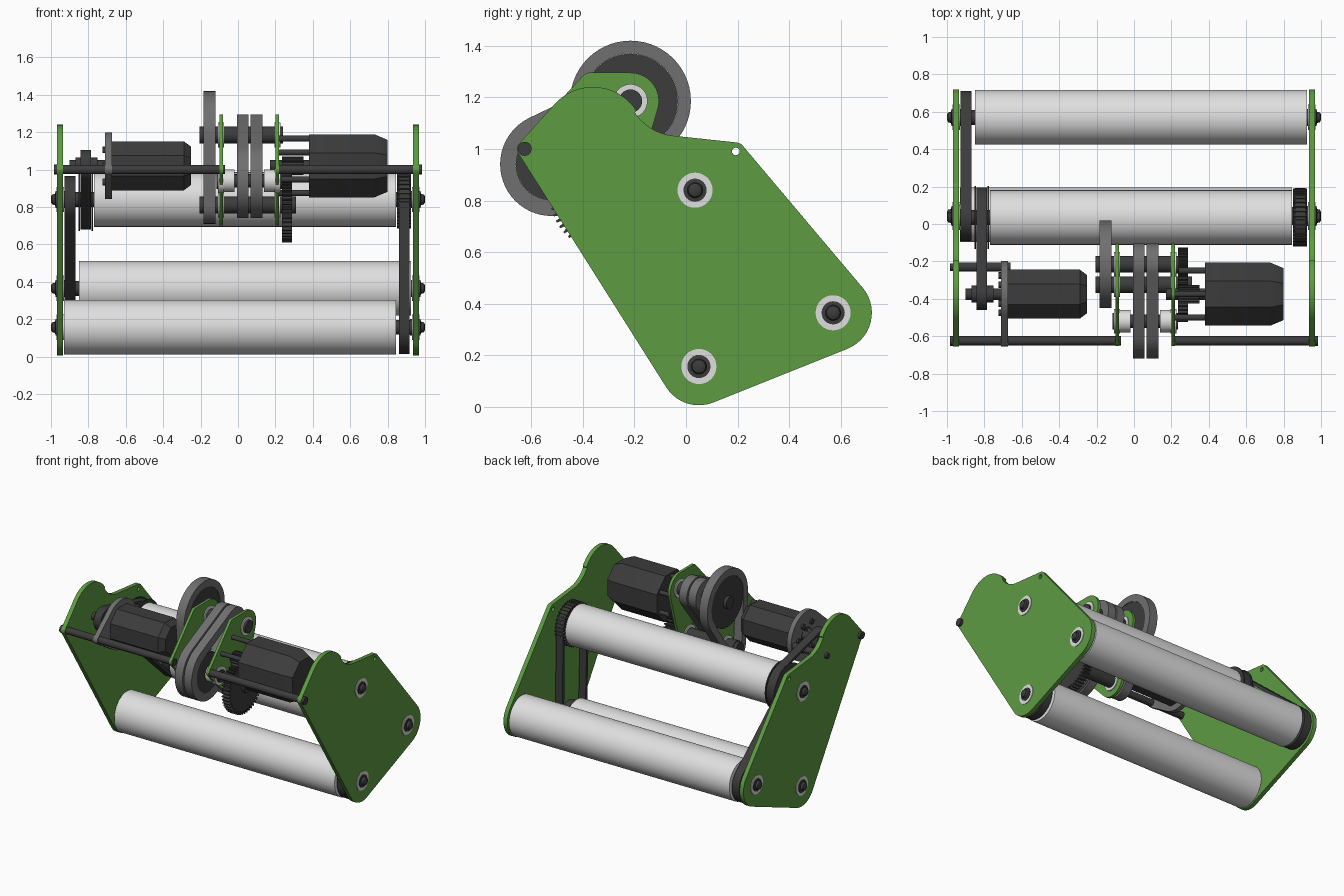
import bpy, bmesh
from math import cos, sin, pi, radians

old = bpy.data.objects.get("Cube")
if old:
    bpy.data.objects.remove(old, do_unlink=True)


def material(name, col):
    m = bpy.data.materials.new(name)
    m.use_nodes = True
    m.diffuse_color = (*col, 1)
    m.node_tree.nodes["Principled BSDF"].inputs["Base Color"].default_value = (*col, 1)
    return m


GREEN = material("green_plate", (0.11, 0.33, 0.055))
DARK = material("dark_plastic", (0.045, 0.045, 0.045))
GREY = material("grey_rubber", (0.16, 0.16, 0.16))
LIGHT = material("light_tube", (0.74, 0.74, 0.74))


# --- outline helpers, all in the (y, z) plane ---
def arc(y, z, r, a0, a1, n=14):
    angles = [radians(a0 + (a1 - a0) * i / n) for i in range(n + 1)]
    return [(y + r * cos(a), z + r * sin(a)) for a in angles]


def circle(y, z, r, n=40, turn=0):
    return [(y + r * cos(2 * pi * (i + turn) / n), z + r * sin(2 * pi * (i + turn) / n))
            for i in range(n)]


def hull(*discs):
    """Outline of a band pulled tight round several discs."""
    pts = sorted(set(p for d in discs for p in circle(*d, n=56)))

    def half(seq):
        out = []
        for p in seq:
            while len(out) > 1 and ((out[-1][0] - out[-2][0]) * (p[1] - out[-2][1])
                                    - (out[-1][1] - out[-2][1]) * (p[0] - out[-2][0])) <= 1e-9:
                out.pop()
            out.append(p)
        return out[:-1]
    return half(pts) + half(pts[::-1])


def gear_outline(y, z, r, depth, teeth):
    pts = []
    for i in range(teeth):
        for f, rr in ((0, r - depth), (0.35, r - depth), (0.5, r), (0.8, r)):
            a = 2 * pi * (i + f) / teeth
            pts.append((y + rr * cos(a), z + rr * sin(a)))
    return pts


# --- solid helpers ---
def finish(name, bm, mat):
    bmesh.ops.recalc_face_normals(bm, faces=bm.faces)
    me = bpy.data.meshes.new(name)
    bm.to_mesh(me)
    bm.free()
    me.materials.append(mat)
    me.shade_smooth()
    me.set_sharp_from_angle(angle=radians(30))
    ob = bpy.data.objects.new(name, me)
    bpy.context.collection.objects.link(ob)
    return ob


def slab(name, loops, x0, x1, mat):
    """Extrude an outline (further loops are holes) from x0 to x1."""
    bm = bmesh.new()
    for loop in loops:
        vs = [bm.verts.new((x0, y, z)) for y, z in loop]
        for i, v in enumerate(vs):
            bm.edges.new((v, vs[i - 1]))
    if len(loops) == 1:
        bm.faces.new(vs)
    else:
        bmesh.ops.triangle_fill(bm, edges=bm.edges[:], use_beauty=True)
    ext = bmesh.ops.extrude_face_region(bm, geom=bm.faces[:])
    moved = [g for g in ext["geom"] if isinstance(g, bmesh.types.BMVert)]
    bmesh.ops.translate(bm, verts=moved, vec=(x1 - x0, 0, 0))
    return finish(name, bm, mat)


def turned(name, y, z, profile, mat, n=40, turn=0):
    """Solid turned about an axis along x from (x, radius) stations."""
    bm = bmesh.new()
    rings = [[bm.verts.new((x, py, pz)) for py, pz in circle(y, z, r, n, turn)]
             for x, r in profile]
    for a, b in zip(rings, rings[1:]):
        for i in range(n):
            bm.faces.new((a[i - 1], a[i], b[i], b[i - 1]))
    bm.faces.new(rings[0])
    bm.faces.new(rings[-1])
    return finish(name, bm, mat)


def rod(name, at, x0, x1, r, mat, n=32):
    return turned(name, *at, [(x0, r), (x1, r)], mat, n)


def belt(name, a, b, x0, x1, t, mat):
    """Belt round two discs, with a dark pulley inside each end."""
    inner = [(d[0], d[1], d[2] - t) for d in (a, b)]
    slab(name, [hull(a, b), hull(*inner)], x0, x1, mat)
    for i, (y, z, r) in enumerate(inner):
        rod(f"{name}_pulley_{i}", (y, z), x0 + 0.004, x1 - 0.004, r, DARK)


# Axle positions (y, z)
TOP, REAR, LOW = (0.035, 0.84), (0.57, 0.365), (0.05, 0.157)
TIE, GUIDE, HOLE = (-0.625, 1.0), (-0.23, 1.0), (0.193, 0.99)
FLY, MID, BIG = (-0.215, 1.185), (-0.325, 0.81), (-0.52, 0.94)
MOTOR = (-0.375, 1.02)

# Side plates
side = (arc(*LOW, 0.15, 212, 292) + arc(*REAR, 0.15, -68, 40) + arc(*HOLE, 0.035, 40, 83)
        + arc(-0.03, 1.25, 0.2, 262, 213) + arc(-0.36, 1.04, 0.2, 33, 135)
        + arc(*TIE, 0.03, 135, 212))
for s, label in ((1, "left"), (-1, "right")):
    slab(f"{label}_side_plate", [side, circle(*HOLE, 0.015, 16)], s * 0.936, s * 0.967, GREEN)
    for axle, part in ((TOP, "top"), (REAR, "rear"), (LOW, "low")):
        rod(f"{label}_{part}_bearing", axle, s * 0.93, s * 0.971, 0.068, LIGHT)
        turned(f"{label}_{part}_bolt", *axle,
               [(s * 0.92, 0.045), (s * 0.976, 0.045), (s * 0.978, 0.03),
                (s * 0.994, 0.026), (s * 1.0, 0.015)], DARK, 24)
    rod(f"{label}_tie_bolt", TIE, s * 0.965, s * 0.985, 0.027, DARK, 20)
rod("guide_bolt", GUIDE, -0.985, -0.965, 0.02, DARK, 20)

# Rollers and their axles
for part, axle, x0, x1 in (("top", TOP, -0.77, 0.845), ("rear", REAR, -0.85, 0.925),
                           ("low", LOW, -0.93, 0.845)):
    rod(f"{part}_roller", axle, x0, x1, 0.146, LIGHT, 64)
    rod(f"{part}_axle", axle, -0.96, 0.96, 0.04, DARK)

# Drive belts beside the rollers
belt("left_belt", (*TOP, 0.15), (*LOW, 0.142), 0.862, 0.918, 0.02, DARK)
slab("toothed_pulley", [gear_outline(*TOP, 0.155, 0.015, 36)], 0.85, 0.925, DARK)
belt("right_belt", (*TOP, 0.125), (*REAR, 0.142), -0.927, -0.868, 0.02, DARK)
belt("motor_belt", (*TOP, 0.16), (*MOTOR, 0.085), -0.842, -0.785, 0.02, DARK)
for x in (-0.85, -0.78):
    rod("top_pulley_flange", TOP, x - 0.004, x + 0.004, 0.168, DARK)

# Right motor with its mount
slab("motor_mount", [hull((*MOTOR, 0.178), (*TIE, 0.03), (*GUIDE, 0.03)),
                     circle(*MOTOR, 0.06)], -0.71, -0.675, GREY)
turned("right_motor", *MOTOR, [(-0.675, 0.142), (-0.29, 0.142), (-0.25, 0.11)], DARK, 8, 0.5)
turned("right_motor_shaft", *MOTOR, [(-0.9, 0.03), (-0.87, 0.03), (-0.87, 0.045),
                                     (-0.75, 0.045), (-0.75, 0.03), (-0.67, 0.03)], DARK)
for p in circle(*MOTOR, 0.1, 6):
    rod("mount_screw", p, -0.725, -0.7, 0.018, DARK, 12)

# Tie rods
rod("right_tie_rod", TIE, -0.95, -0.07, 0.025, DARK)
rod("left_tie_rod", TIE, 0.2, 0.95, 0.025, DARK)
rod("guide_rod", GUIDE, -0.95, -0.66, 0.025, DARK)

# Centre plates
centre = hull((*TIE, 0.027), (-0.375, 1.265, 0.03), (*FLY, 0.11), (*MID, 0.11))
for x0, x1, out in ((-0.1, -0.08, -1), (0.2, 0.22, 1)):
    slab("centre_plate", [centre], x0, x1, GREEN)
    for axle in (FLY, MID, BIG):
        rod("centre_bearing", axle, x0 - 0.006, x1 + 0.006, 0.066, LIGHT)
        rod("centre_washer", axle, x0 - 0.014, x1 + 0.014, 0.045, DARK)

# Centre belts, flywheel belt and shafts
for x in (-0.005, 0.068):
    belt("centre_belt", (*FLY, 0.11), (*BIG, 0.2), x, x + 0.062, 0.06, GREY)
belt("flywheel_belt", (*FLY, 0.234), (*MID, 0.1), -0.185, -0.12, 0.05, GREY)
rod("fly_shaft", FLY, -0.205, 0.24, 0.045, DARK)
rod("middle_shaft", MID, -0.205, 0.31, 0.045, DARK)
rod("large_wheel_shaft", BIG, -0.11, 0.23, 0.035, DARK)
for x in (-0.075, 0.14):
    rod("spacer", BIG, x, x + 0.055, 0.06, LIGHT)

# Left motor with pinion, gear and standoffs
turned("left_motor", *MOTOR, [(0.38, 0.182), (0.73, 0.182), (0.8, 0.15)], DARK, 8, 0.5)
rod("left_motor_shaft", MOTOR, 0.17, 0.4, 0.03, DARK)
slab("pinion", [gear_outline(*MOTOR, 0.05, 0.012, 14)], 0.235, 0.35, DARK)
slab("large_gear", [gear_outline(*MID, 0.2, 0.025, 48)], 0.235, 0.29, DARK)
for p in circle(*MOTOR, 0.145, 6, 0.5):
    rod("motor_standoff", p, 0.2, 0.39, 0.016, DARK, 16)
